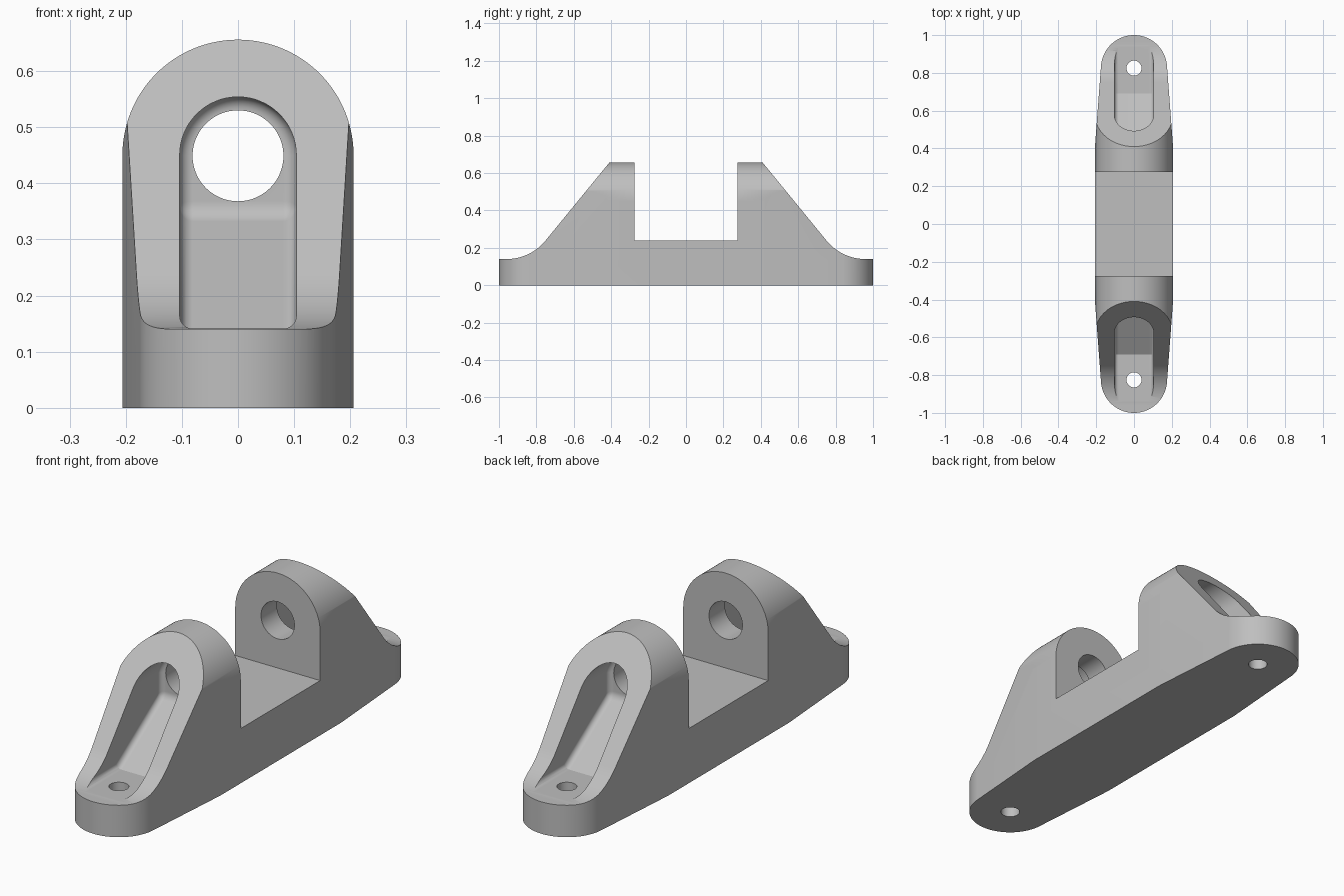
import bpy, bmesh
from math import pi, sin, cos, radians
from mathutils import Vector

default = bpy.data.objects.get("Cube")
if default:
    bpy.data.objects.remove(default, do_unlink=True)

grey = bpy.data.materials.new("bare grey")
grey.use_nodes = True
colour = (0.52, 0.52, 0.52, 1)
grey.diffuse_color = colour
bsdf = next(n for n in grey.node_tree.nodes if n.type == "BSDF_PRINCIPLED")
bsdf.inputs["Base Color"].default_value = colour


def arc(cx, cy, r, start, end, steps=40):
    span = end - start
    return [(cx + r * cos(start + span * i / steps),
             cy + r * sin(start + span * i / steps)) for i in range(steps + 1)]


def prism(name, outline, axis, low, high):
    """Extrude a flat outline along the x, y or z axis."""
    place = {"x": lambda a, b: (low, a, b),
             "y": lambda a, b: (a, low, b),
             "z": lambda a, b: (a, b, low)}[axis]
    bm = bmesh.new()
    face = bm.faces.new([bm.verts.new(place(a, b)) for a, b in outline])
    ext = bmesh.ops.extrude_face_region(bm, geom=[face])
    step = Vector([high - low if axis == k else 0 for k in "xyz"])
    bmesh.ops.translate(bm, vec=step,
                        verts=[g for g in ext["geom"] if isinstance(g, bmesh.types.BMVert)])
    bmesh.ops.recalc_face_normals(bm, faces=bm.faces)
    mesh = bpy.data.meshes.new(name)
    bm.to_mesh(mesh)
    bm.free()
    mesh.materials.append(grey)
    obj = bpy.data.objects.new(name, mesh)
    bpy.context.scene.collection.objects.link(obj)
    return obj


def bake(obj):
    """Turn the modifier result into plain mesh."""
    bpy.context.view_layer.update()
    graph = bpy.context.evaluated_depsgraph_get()
    mesh = bpy.data.meshes.new_from_object(obj.evaluated_get(graph))
    obj.modifiers.clear()
    obj.data = mesh


def combine(obj, tool, operation):
    mod = obj.modifiers.new(operation.lower(), "BOOLEAN")
    mod.operation = operation
    mod.solver = "EXACT"
    mod.object = tool
    bake(obj)
    bpy.data.objects.remove(tool, do_unlink=True)


def mirrored(points):
    return points + [(-a, b) for a, b in reversed(points)]


# Body: arched bar trimmed by the side profile and the tapered plan
arch_z, half_width = 0.45, 0.206
body = prism("mounting_bracket",
             [(-half_width, 0), (half_width, 0)] + arc(0, arch_z, half_width, 0, pi, 72),
             "y", -1.2, 1.2)

slope = radians(50.7)
foot_z, bend_y, bend_r = 0.14, 0.96, 0.27
bend = arc(bend_y, foot_z + bend_r, bend_r, -pi / 2, -pi / 2 - slope, 20)
end_y, end_z = bend[-1]
rise = 0.75 - end_z
side = [(1.3, -0.1), (1.3, foot_z)] + bend
side += [(end_y - rise * cos(slope) / sin(slope), 0.75), (0.275, 0.75), (0.275, 0.24)]
combine(body, prism("side_profile", mirrored(side), "x", -0.5, 0.5), "INTERSECT")

taper, foot_y, foot_r = 0.075, 0.825, 0.175
far_end = arc(0, foot_y, foot_r, taper, pi - taper, 64)
tip_x, tip_y = far_end[0]
waist = tip_x + tip_y * taper
plan = [(waist, 0)] + far_end + [(-waist, 0)] + [(-x, -y) for x, y in far_end]
combine(body, prism("plan_outline", plan, "z", -0.2, 1), "INTERSECT")

# Rounded pockets in both sloping ends
for sign in (-1, 1):
    r, floor = 0.104, 0.141
    pocket = prism("pocket", [(-r, floor), (r, floor)] + arc(0, arch_z, r, 0, pi, 32),
                   "y", sign * 0.385, sign * 1.3)
    ramp = [(0.2, 0.345), (0.385, 0.345), (0.69, floor), (0.69, 0),
            (0.2, 0)]
    combine(pocket, prism("ramp", [(sign * y, z) for y, z in ramp], "x", -0.3, 0.3),
            "DIFFERENCE")
    fillet = pocket.modifiers.new("fillet", "BEVEL")
    fillet.width = 0.023
    fillet.segments = 6
    fillet.limit_method = "ANGLE"
    fillet.angle_limit = radians(40)
    bake(pocket)
    combine(body, pocket, "DIFFERENCE")

# Pin bore through both uprights, and a screw hole in each foot
combine(body, prism("pin_bore", arc(0, 0.449, 0.081, 0, 2 * pi, 64)[:-1], "y", -1.3, 1.3),
        "DIFFERENCE")
for sign in (-1, 1):
    hole = arc(0, sign * foot_y, 0.04, 0, 2 * pi, 40)[:-1]
    combine(body, prism("screw_hole", hole, "z", -0.1, 0.3), "DIFFERENCE")

# Smooth curved surfaces, keep machined edges crisp
bpy.ops.object.select_all(action="DESELECT")
body.select_set(True)
bpy.context.view_layer.objects.active = body
bpy.ops.object.shade_smooth_by_angle(angle=radians(25))
normals = body.modifiers.new("weighted normals", "WEIGHTED_NORMAL")
normals.keep_sharp = True
